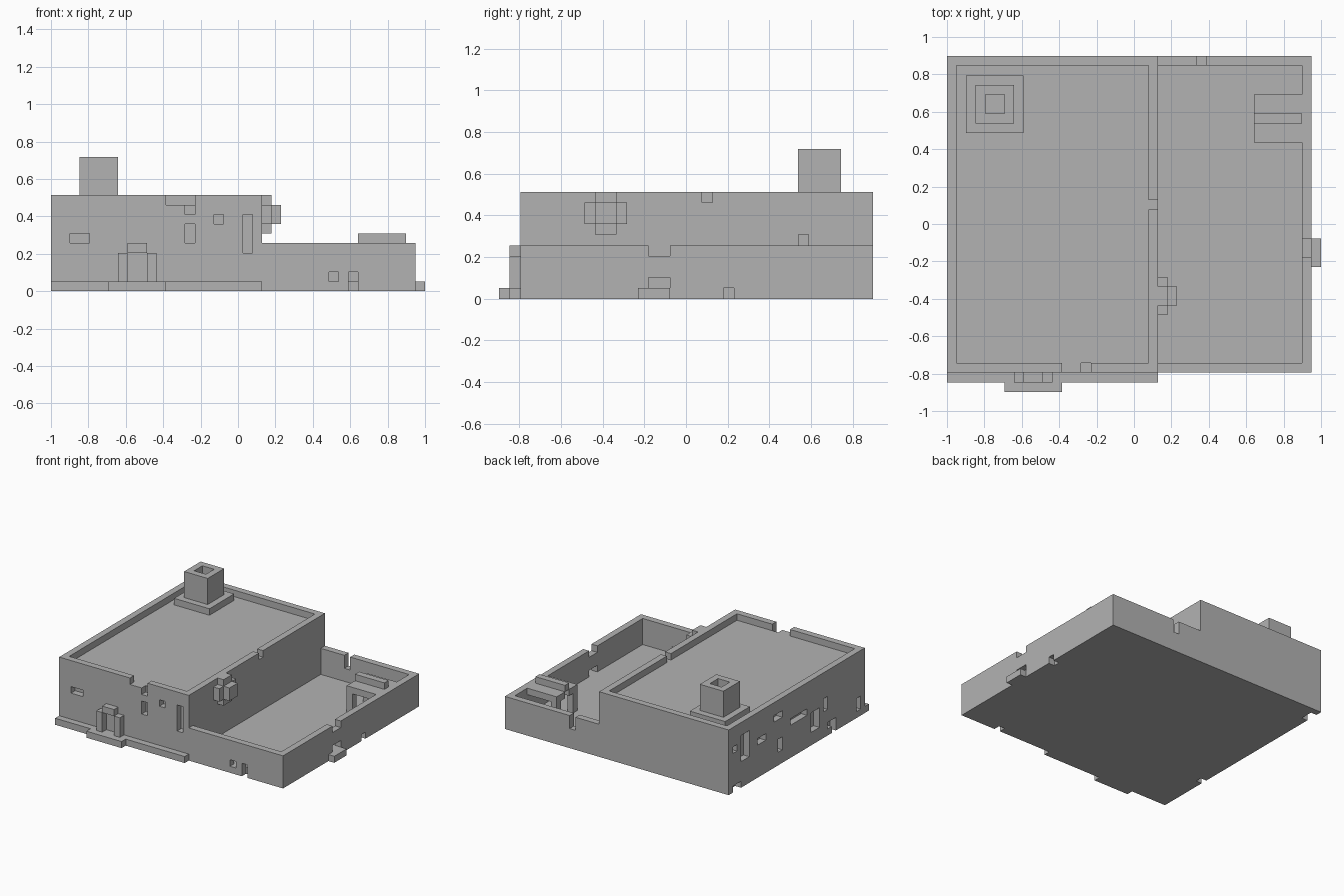
import bpy
import bmesh

default = bpy.data.objects.get("Cube")
if default:
    bpy.data.objects.remove(default, do_unlink=True)

U = 2 / 39                      # one block of the building grid
OX, OY = -1, -35 * U / 2

stone = bpy.data.materials.new("grey stone")
stone.use_nodes = True
GREY = (0.45, 0.45, 0.45, 1)
stone.diffuse_color = GREY
stone.node_tree.nodes["Principled BSDF"].inputs["Base Color"].default_value = GREY


def box(name, x, y, z):
    """Box spanning grid ranges x, y and z."""
    bm = bmesh.new()
    bmesh.ops.create_cube(bm, size=1)
    for v in bm.verts:
        v.co = (OX + U * x[v.co.x > 0], OY + U * y[v.co.y > 0], U * z[v.co.z > 0])
    mesh = bpy.data.meshes.new(name)
    bm.to_mesh(mesh)
    bm.free()
    mesh.materials.append(stone)
    obj = bpy.data.objects.new(name, mesh)
    bpy.context.collection.objects.link(obj)
    return obj


def cut(obj, x, y, z):
    """Carve a box-shaped opening out of a part."""
    cutter = box("cutter", x, y, z)
    cutter.hide_render = True
    mod = obj.modifiers.new("opening", 'BOOLEAN')
    mod.operation = 'DIFFERENCE'
    mod.solver = 'EXACT'
    mod.object = cutter
    bpy.context.view_layer.objects.active = obj
    bpy.ops.object.modifier_apply(modifier=mod.name)
    bpy.data.objects.remove(cutter, do_unlink=True)


# Main house with sunken roof behind a parapet
house = box("main_house", (0, 22), (2, 35), (0, 10))
cut(house, (1, 21), (3, 34), (9, 11))
cut(house, (20.5, 22.5), (19, 20), (9, 11))
cut(house, (12, 15), (1.5, 3.5), (9, 11))
cut(house, (14, 15), (1.5, 3), (8, 9.5))

# Front windows: x range, z range
for x, z in [((2, 4), (5, 6)), ((14, 15), (5, 7)), ((17, 18), (7, 8)), ((20, 21), (4, 8))]:
    cut(house, x, (1.5, 3), z)

# Side windows: y range, z range
for y, z in [((33, 34), (6, 7)), ((30, 32), (4, 8)), ((26, 28), (5, 6)),
             ((22, 24), (7, 8)), ((22, 23), (2, 4)), ((16, 20), (5, 6)),
             ((13, 15), (2, 5)), ((11, 12), (4, 6)), ((10, 11), (1, 2)),
             ((9, 10), (-1, 2)), ((3, 4), (1, 3)), ((32, 34), (-1, 1))]:
    cut(house, (-0.5, 1), y, z)

# Walled courtyard
yard = box("courtyard", (22, 38), (2, 35), (0, 5))
cut(yard, (21.5, 37), (3, 34), (1, 6))
cut(yard, (26, 27), (33.5, 35.5), (3, 6))
cut(yard, (36.5, 38.5), (14, 16), (4, 6))
cut(yard, (36.5, 38.5), (14, 16), (1, 2))
cut(yard, (37, 38.5), (21, 22), (-1, 1))
cut(yard, (29, 30), (1.5, 3.5), (1, 2))
cut(yard, (31, 32), (1.5, 3), (-1, 2))
cut(yard, (31, 32), (2.5, 3.5), (1, 2))
box("courtyard_step", (38, 39), (13, 16), (0, 1))

# Small shelter against the courtyard wall
for side, y, post in [("front", (26, 28), (26, 27)), ("back", (29, 31), (30, 31))]:
    box(side + "_shelter_roof", (32, 37), y, (4, 5))
    box(side + "_shelter_post", (32, 33), post, (1, 4))
box("shelter_ridge", (32, 37), (28, 29), (5, 6))

# Front ledge, doorstep and door frame
box("front_ledge", (0, 22), (1, 2), (0, 1))
box("doorstep", (6, 12), (0, 1), (0, 1))
for side, x in [("right", (7, 8)), ("left", (10, 11))]:
    box(side + "_door_post", x, (1, 2), (1, 4))
box("door_lintel", (8, 10), (1, 2), (4, 5))

# Stepped bay on the wall above the courtyard
box("bay_upright", (22, 23), (9, 11), (6, 10))
box("bay_crosspiece", (22, 23), (8, 12), (7, 9))
box("bay_front", (23, 24), (9, 11), (7, 9))

# Chimney
box("chimney_base", (2, 8), (27, 33), (9, 10))
chimney = box("chimney_stack", (3, 7), (28, 32), (10, 14))
cut(chimney, (4, 6), (29, 31), (9, 15))
